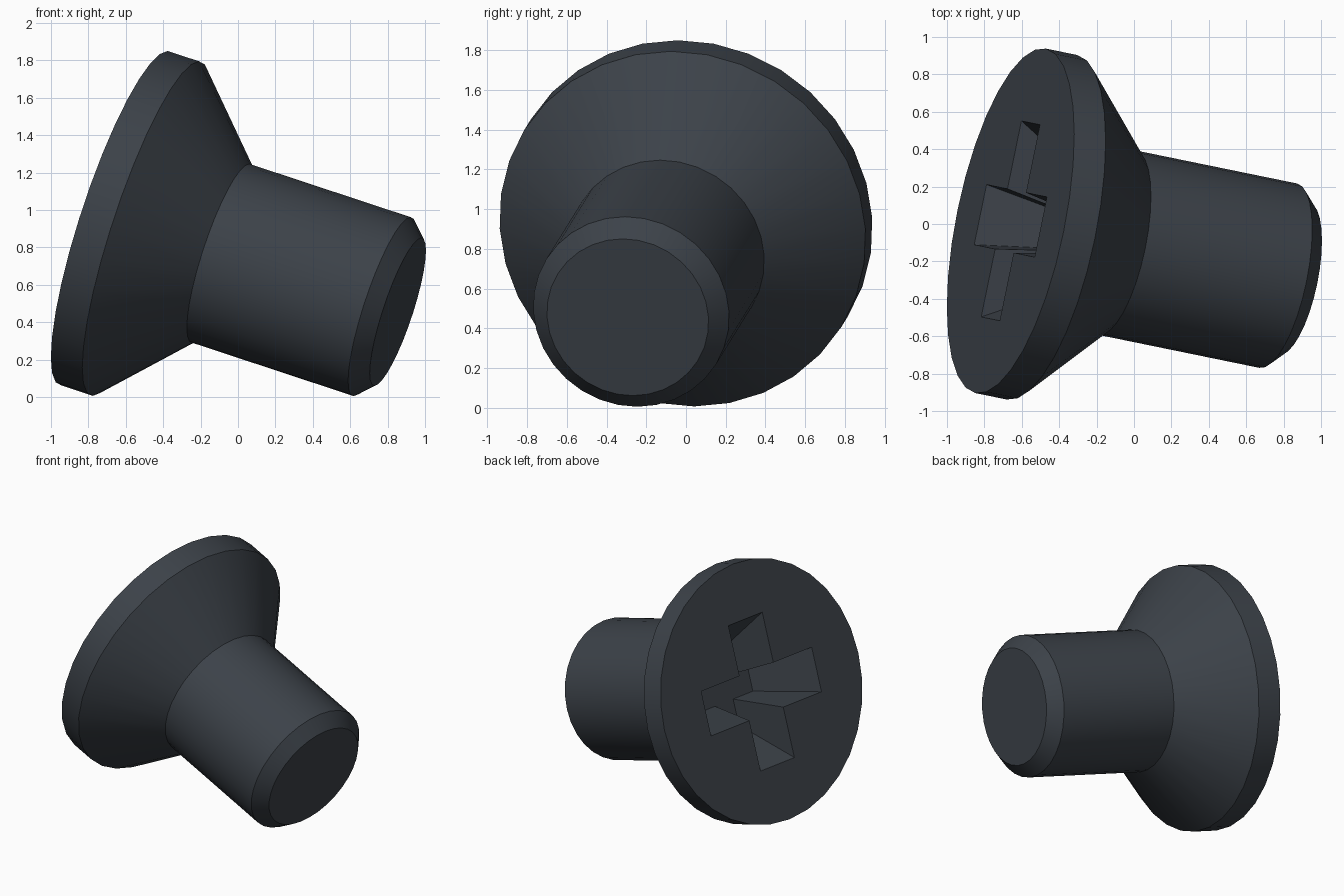
import bpy, bmesh, math
from mathutils import Matrix, Vector

if "Cube" in bpy.data.objects:
    bpy.data.objects.remove(bpy.data.objects["Cube"])

# Frame of the tilted screw: local z runs from the head face to the tip
axis = Vector((0.932, -0.191, -0.308)).normalized()
up = (Vector((0, 0, 1)) - axis * axis.z).normalized()
side = axis.cross(up)
frame = Matrix((up, side, axis)).transposed().to_4x4()
frame.translation = (-0.66, 0.017, 0.956)

steel = bpy.data.materials.new("dark_steel")
steel.diffuse_color = (0.045, 0.054, 0.066, 1)
steel.use_nodes = True
steel.node_tree.nodes["Principled BSDF"].inputs["Base Color"].default_value = steel.diffuse_color


def add_object(name, bm):
    bmesh.ops.recalc_face_normals(bm, faces=bm.faces)
    mesh = bpy.data.meshes.new(name)
    bm.to_mesh(mesh)
    bm.free()
    mesh.materials.append(steel)
    obj = bpy.data.objects.new(name, mesh)
    obj.matrix_world = frame
    bpy.context.collection.objects.link(obj)
    return obj


def lofted(name, rings):
    """Closed solid through a list of rings with equal point counts."""
    bm = bmesh.new()
    loops = [[bm.verts.new(p) for p in ring] for ring in rings]
    n = len(loops[0])
    for a, b in zip(loops, loops[1:]):
        for i in range(n):
            j = (i + 1) % n
            bm.faces.new((a[i], a[j], b[j], b[i]))
    bm.faces.new(loops[0])
    bm.faces.new(loops[-1])
    return add_object(name, bm)


def circle(r, z, n=32):
    return [(r * math.cos(2 * math.pi * i / n), r * math.sin(2 * math.pi * i / n), z)
            for i in range(n)]


def rectangle(a, b, z):
    return [(a, b, z), (-a, b, z), (-a, -b, z), (a, -b, z)]


# Countersunk head, shaft and chamfered tip as one turned body
profile = [(0.94, 0), (0.94, 0.18), (0.503, 0.61), (0.503, 1.535), (0.415, 1.625)]
screw = lofted("screw_body", [circle(r, z) for r, z in profile])

# Tapered cross recess: two crossing bars that shrink with depth
cutters = []
for k in range(2):
    rings = []
    for z in (-0.05, 0.43):
        size = (0.535 - 0.595 * z, 0.164 - 0.178 * z)
        rings.append(rectangle(*(size if k == 0 else size[::-1]), z))
    cutter = lofted("recess_cutter_%d" % (k + 1), rings)
    cutter.hide_render = True
    cutters.append(cutter)
    cut = screw.modifiers.new("recess", 'BOOLEAN')
    cut.operation = 'DIFFERENCE'
    cut.solver = 'EXACT'
    cut.object = cutter

bpy.context.view_layer.objects.active = screw
screw.select_set(True)
for m in list(screw.modifiers):
    bpy.ops.object.modifier_apply(modifier=m.name)
for c in cutters:
    bpy.data.objects.remove(c)

bpy.ops.object.shade_smooth_by_angle(angle=math.radians(30))
